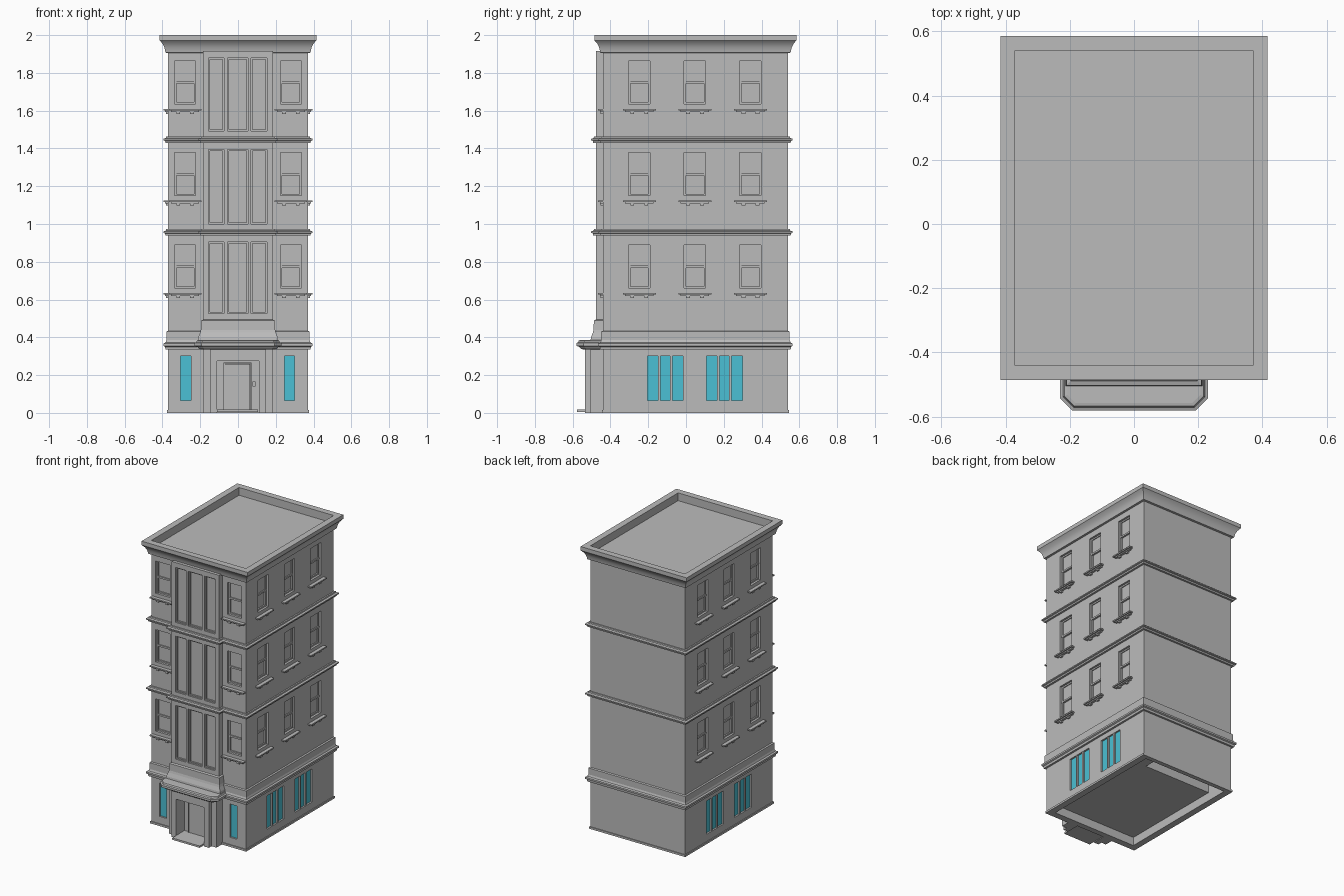
import bpy, bmesh
from mathutils import Matrix, Vector

if "Cube" in bpy.data.objects:
    bpy.data.objects.remove(bpy.data.objects["Cube"])


def material(name, rgb):
    m = bpy.data.materials.new(name)
    m.use_nodes = True
    m.diffuse_color = (*rgb, 1)
    m.node_tree.nodes["Principled BSDF"].inputs["Base Color"].default_value = (*rgb, 1)
    return m


STONE = material("stone grey", (0.5, 0.5, 0.5))
GLASS = material("cyan glass", (0.07, 0.53, 0.66))

# Main wall planes and bay / porch half widths
W, FRONT, BACK = 0.37, -0.44, 0.54
BAY_W, BAY_Y, PORCH_Y = 0.185, -0.477, -0.535


def finish(name, bm, mat):
    bmesh.ops.recalc_face_normals(bm, faces=bm.faces)
    mesh = bpy.data.meshes.new(name)
    bm.to_mesh(mesh)
    bm.free()
    ob = bpy.data.objects.new(name, mesh)
    bpy.context.collection.objects.link(ob)
    mesh.materials.append(mat)
    return ob


def boxes(name, specs, mat=STONE):
    """One object from (x0, x1, y0, y1, z0, z1) blocks."""
    bm = bmesh.new()
    for x0, x1, y0, y1, z0, z1 in specs:
        size = Matrix.Diagonal((x1 - x0, y1 - y0, z1 - z0, 1))
        mid = Matrix.Translation(((x0 + x1) / 2, (y0 + y1) / 2, (z0 + z1) / 2))
        bmesh.ops.create_cube(bm, size=1, matrix=mid @ size)
    return finish(name, bm, mat)


def on_wall(side, u0, u1, d0, d1, z0, z1):
    """Block given along a wall (u) and outward from it (d)."""
    if side == "front":
        return (u0, u1, FRONT - d1, FRONT - d0, z0, z1)
    if side == "bay":
        return (u0, u1, BAY_Y - d1, BAY_Y - d0, z0, z1)
    if side == "right":
        return (W + d0, W + d1, u0, u1, z0, z1)
    return (-W - d1, -W - d0, u0, u1, z0, z1)


def cut(ob, specs):
    cutter = boxes("cutter", specs)
    mod = ob.modifiers.new("openings", "BOOLEAN")
    mod.operation, mod.solver, mod.object = "DIFFERENCE", "EXACT", cutter
    bpy.context.view_layer.objects.active = ob
    bpy.ops.object.modifier_apply(modifier=mod.name)
    bpy.data.objects.remove(cutter)


def moulding(name, outline, profile):
    """Sweep (offset, z) profile round a counter-clockwise outline, mitred and capped."""
    bm = bmesh.new()
    pts = [Vector(p) for p in outline]
    n = len(pts)
    rings = []
    for off, z in profile:
        ring = []
        for i, p in enumerate(pts):
            a = (p - pts[i - 1]).normalized()
            b = (pts[(i + 1) % n] - p).normalized()
            na, nb = Vector((a.y, -a.x)), Vector((b.y, -b.x))
            q = p + (na + nb) * off / (1 + na.dot(nb))
            ring.append(bm.verts.new((q.x, q.y, z)))
        rings.append(ring)
    for lo, hi in zip(rings, rings[1:]):
        for i in range(n):
            j = (i + 1) % n
            bm.faces.new((lo[i], lo[j], hi[j], hi[i]))
    bm.faces.new(rings[0][::-1])
    bm.faces.new(rings[-1])
    return finish(name, bm, STONE)


def rect(w, y0, y1):
    return [(-w, y0), (w, y0), (w, y1), (-w, y1)]


def stepped(w, y):
    """Main footprint with a projection of half width w reaching y at the front."""
    return [(-W, FRONT), (-w, FRONT), (-w, y), (w, y), (w, FRONT), (W, FRONT), (W, BACK), (-W, BACK)]


# Window layout: (side, start, end) repeated on each upper floor
FLOORS = (0.66, 1.15, 1.635)
WIN_H = 0.228
UPPER = [("front", s * 0.28 - 0.056, s * 0.28 + 0.056) for s in (-1, 1)]
UPPER += [(side, c - 0.057, c + 0.057) for side in ("left", "right") for c in (-0.247, 0.047, 0.341)]
SHOP = [("front", -0.305, -0.25), ("front", 0.245, 0.3)]
SHOP += [(side, a, a + 0.19) for side in ("left", "right") for a in (-0.205, 0.108)]
SHOP_Z = (0.065, 0.3)

# Main walls with window recesses, open underside and stairwell
walls = moulding("main_walls", rect(W, FRONT, BACK), [(0, 0), (0, 1.92)])
openings = [on_wall(s, a, b, -0.025, 0.05, z, z + WIN_H) for z in FLOORS for s, a, b in UPPER]
openings += [on_wall(s, a, b, -0.02, 0.05, *SHOP_Z) for s, a, b in SHOP]
openings.append((-W + 0.04, W - 0.04, FRONT + 0.04, BACK - 0.025, -0.1, 0.06))
cut(walls, openings)
cut(walls, [(-W + 0.04, 0.2, 0.36, BACK - 0.025, 0.03, 0.2)])

# Upper sashes: solid upper light, framed lower light
sashes, sills = [], []
for z in FLOORS:
    mid, top = z + WIN_H / 2, z + WIN_H
    for s, a, b in UPPER:
        sashes += [on_wall(s, a, b, -0.026, -0.02, mid, top),
                   on_wall(s, a, b, -0.026, -0.012, mid - 0.006, mid + 0.006),
                   on_wall(s, a, b, -0.026, -0.014, top - 0.01, top),
                   on_wall(s, a, b, -0.026, -0.016, z, z + 0.01)]
        for e in (a, b - 0.01):
            sashes.append(on_wall(s, e, e + 0.01, -0.026, -0.014, z, top))
        # Sill slab, moulding below it and two brackets
        sills += [on_wall(s, a - 0.03, b + 0.03, -0.002, 0.025, z - 0.034, z - 0.025),
                  on_wall(s, a - 0.018, b + 0.018, -0.002, 0.016, z - 0.042, z - 0.034)]
        for c in (a + 0.02, b - 0.02):
            sills.append(on_wall(s, c - 0.01, c + 0.01, -0.002, 0.012, z - 0.053, z - 0.042))
boxes("window_sashes", sashes)
boxes("window_sills", sills)

# Ground floor glazing: three lights on the sides, one at the front
panes, bars = [], []
for s, a, b in SHOP:
    panes.append(on_wall(s, a, b, -0.021, -0.012, *SHOP_Z))
    if s != "front":
        for k in (1, 2):
            c = a + (b - a) * k / 3
            bars.append(on_wall(s, c - 0.006, c + 0.006, -0.015, -0.002, *SHOP_Z))
boxes("shop_glass", panes, GLASS)
boxes("shop_mullions", bars)

# Front bay with tall recessed lights
bay = boxes("front_bay", [(-BAY_W, BAY_W, BAY_Y, FRONT + 0.01, 0.37, 1.915)])
lights = [(a, b, z0, z1) for z0, z1 in ((0.525, 0.905), (1.0, 1.395), (1.492, 1.88))
          for a, b in ((-0.157, -0.073), (-0.056, 0.053), (0.07, 0.154))]
cut(bay, [on_wall("bay", a, b, -0.02, 0.05, z0, z1) for a, b, z0, z1 in lights])
frames = []
for a, b, z0, z1 in lights:
    t = 0.008
    frames += [on_wall("bay", e, e + t, -0.021, -0.01, z0, z1) for e in (a, b - t)]
    frames += [on_wall("bay", a + t, b - t, -0.021, -0.01, e, e + t) for e in (z0, z1 - t)]
boxes("bay_light_frames", frames)

# Floor bands following the bay
for name, z in (("first_band", 0.94), ("second_band", 1.43)):
    moulding(name, stepped(BAY_W, BAY_Y),
             [(-0.005, z), (0.014, z), (0.016, z + 0.01), (0.025, z + 0.013),
              (0.025, z + 0.021), (0.012, z + 0.025), (0.01, z + 0.033), (-0.005, z + 0.033)])

# Ground floor cornice, plinth course above and skirting
moulding("ground_cornice", rect(W, FRONT, BACK),
         [(-0.005, 0.335), (0.014, 0.335), (0.016, 0.35), (0.025, 0.355),
          (0.025, 0.367), (0.014, 0.372), (0.009, 0.385), (0.009, 0.43), (-0.005, 0.437)])
moulding("bay_plinth", rect(BAY_W, BAY_Y, FRONT + 0.01),
         [(0.03, 0.37), (0.026, 0.4), (0.016, 0.425), (0.012, 0.44), (0.011, 0.488), (-0.005, 0.496)])
boxes("skirting", [(-W - 0.006, -BAY_W, FRONT - 0.006, FRONT + 0.03, 0, 0.014),
                   (BAY_W, W + 0.006, FRONT - 0.006, FRONT + 0.03, 0, 0.014),
                   (-W - 0.006, W + 0.006, BACK - 0.02, BACK + 0.006, 0, 0.014),
                   (-W - 0.006, -W + 0.03, FRONT, BACK, 0, 0.014),
                   (W - 0.03, W + 0.006, FRONT, BACK, 0, 0.014)])

# Entrance porch: stepped piers, lintel, canopy, step
porch = [(-0.185, 0.185, -0.505, FRONT + 0.01, 0.275, 0.345), (-0.145, 0.145, PORCH_Y, -0.5, 0.275, 0.345)]
for s in (-1, 1):
    inner, middle, outer = s * 0.11, s * 0.147, s * 0.185
    porch += [(min(inner, middle), max(inner, middle), PORCH_Y, FRONT + 0.01, 0, 0.345),
              (min(middle, outer), max(middle, outer), -0.505, FRONT + 0.01, 0, 0.345)]
boxes("porch", porch)
c = 0.012
corner = [(-BAY_W, FRONT + 0.01), (-BAY_W, PORCH_Y + c), (-BAY_W + c, PORCH_Y),
          (BAY_W - c, PORCH_Y), (BAY_W, PORCH_Y + c), (BAY_W, FRONT + 0.01)]
moulding("porch_canopy", corner,
         [(0, 0.335), (0.02, 0.338), (0.03, 0.35), (0.046, 0.355),
          (0.046, 0.37), (0.036, 0.374), (0.032, 0.384), (0.022, 0.386)])
boxes("entrance_step", [(-0.11, 0.105, -0.578, FRONT, 0.005, 0.018)])

# Door with casing and entry panel
boxes("door", [(-0.068, 0.064, FRONT - 0.008, FRONT + 0.01, 0.018, 0.26)])
boxes("door_casing", [(-0.076, -0.07, FRONT - 0.012, FRONT + 0.01, 0.018, 0.268),
                      (0.066, 0.072, FRONT - 0.012, FRONT + 0.01, 0.018, 0.268),
                      (-0.076, 0.072, FRONT - 0.012, FRONT + 0.01, 0.262, 0.268)])
boxes("entry_panel", [(0.077, 0.092, FRONT - 0.012, FRONT + 0.01, 0.14, 0.167)])

# Crowning cornice with parapet and sunken roof
crown = moulding("roof_cornice", rect(W, FRONT, BACK),
                 [(0, 1.905), (0.014, 1.907), (0.016, 1.918), (0.02, 1.935), (0.028, 1.952),
                  (0.038, 1.965), (0.045, 1.972), (0.045, 2.0), (0, 2.0), (0, 1.945)])
bpy.ops.object.select_all(action="DESELECT")
crown.select_set(True)
bpy.context.view_layer.objects.active = crown
bpy.ops.object.shade_smooth_by_angle()
